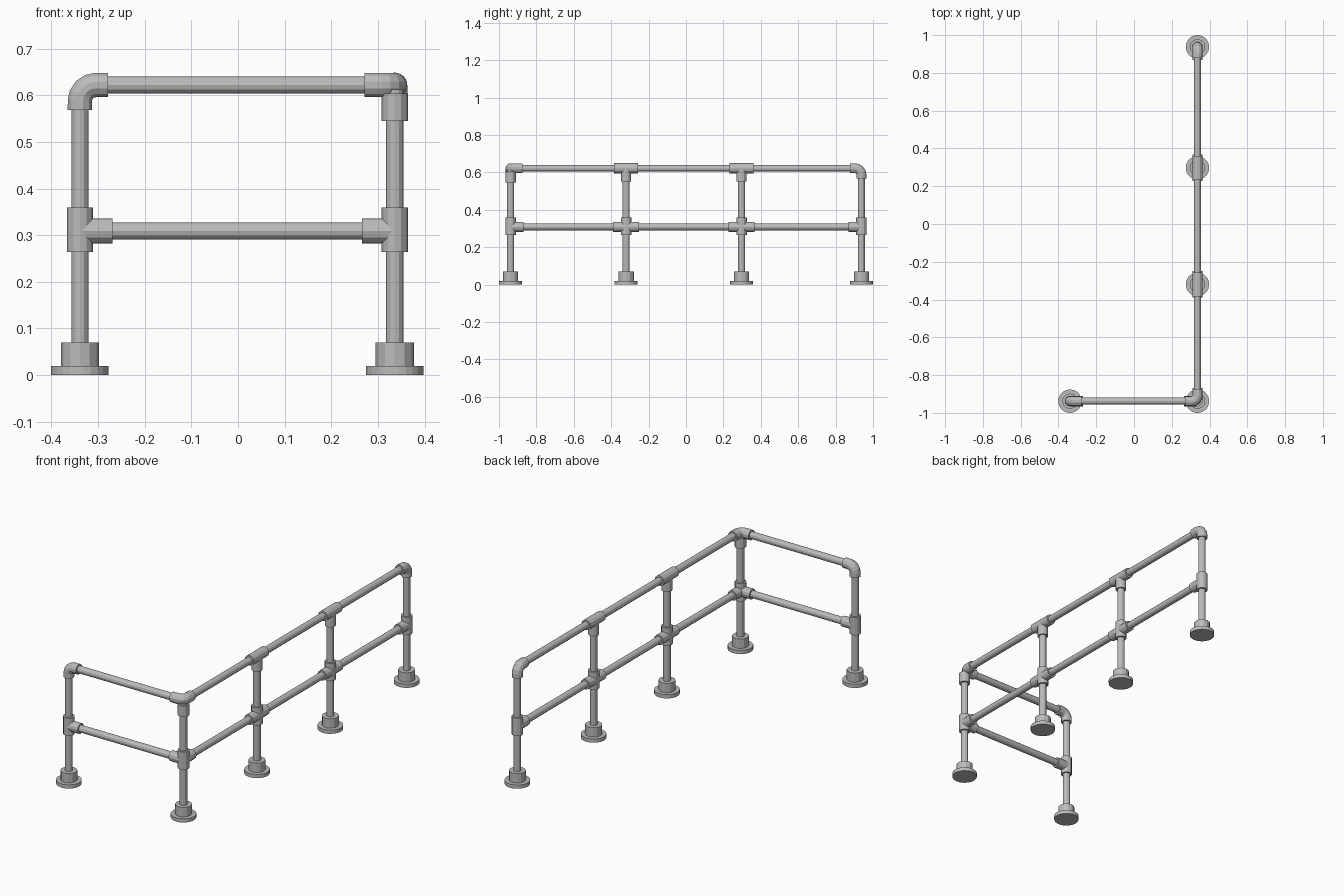
import bpy, bmesh, math
from mathutils import Vector

if "Cube" in bpy.data.objects:
    bpy.data.objects.remove(bpy.data.objects["Cube"], do_unlink=True)

steel = bpy.data.materials.new("galvanised_grey")
steel.use_nodes = True
GREY = (0.5, 0.5, 0.5, 1)
steel.diffuse_color = GREY
steel.node_tree.nodes["Principled BSDF"].inputs["Base Color"].default_value = GREY


def tube(name, path, radius, sides=12):
    """Sweep a capped round section along a planar path."""
    pts = [Vector(p) for p in path]
    tangents = []
    for i in range(len(pts)):
        before = (pts[i] - pts[i - 1]).normalized() if i else Vector()
        after = (pts[i + 1] - pts[i]).normalized() if i < len(pts) - 1 else Vector()
        tangents.append((before + after).normalized())
    normal = tangents[0].cross(tangents[-1])
    if normal.length < 0.01:
        normal = tangents[0].orthogonal()
    normal.normalize()
    bm = bmesh.new()
    rings = []
    for p, t in zip(pts, tangents):
        side = t.cross(normal)
        ring = []
        for k in range(sides):
            a = 2 * math.pi * (k + 0.5) / sides
            ring.append(bm.verts.new(p + radius * (side * math.cos(a) + normal * math.sin(a))))
        rings.append(ring)
    for a, b in zip(rings, rings[1:]):
        for k in range(sides):
            j = (k + 1) % sides
            bm.faces.new((a[k], a[j], b[j], b[k]))
    bm.faces.new(rings[0])
    bm.faces.new(rings[-1])
    bmesh.ops.recalc_face_normals(bm, faces=bm.faces)
    mesh = bpy.data.meshes.new(name)
    bm.to_mesh(mesh)
    bm.free()
    mesh.materials.append(steel)
    obj = bpy.data.objects.new(name, mesh)
    bpy.context.collection.objects.link(obj)
    return obj


def elbow(name, corner, dir_a, dir_b, len_a, len_b, bend=0.034):
    """Fitting that turns from dir_a to dir_b round a corner."""
    c, a, b = Vector(corner), Vector(dir_a), Vector(dir_b)
    centre = c + bend * (a + b)
    path = [c + a * len_a]
    for i in range(5):
        t = i * math.pi / 8
        path.append(centre - bend * (b * math.cos(t) + a * math.sin(t)))
    path.append(c + b * len_b)
    tube(name, path, SLEEVE)


PIPE, SLEEVE = 0.0185, 0.027
TOP, MID, REACH = 0.622, 0.309, 0.07
X, FRONT, BACK = 0.336, -0.938, 0.938
left_y = [FRONT, -0.32, 0.297, BACK]
posts = [(-X - 0.003, FRONT)] + [(X, y) for y in left_y]
UP, DOWN = Vector((0, 0, 1)), Vector((0, 0, -1))
ALONG_X, ALONG_Y = Vector((1, 0, 0)), Vector((0, 1, 0))

# Posts with floor flanges and middle sleeves
for n, (x, y) in enumerate(posts):
    ended = n in (0, 4)
    tube(f"post_{n}", [(x, y, 0.02), (x, y, TOP - (0.04 if ended else 0.01))], PIPE)
    tube(f"floor_flange_{n}", [(x, y, 0), (x, y, 0.02)], 0.062, 24)
    tube(f"flange_collar_{n}", [(x, y, 0.02), (x, y, 0.07)], 0.041)
    tube(f"middle_sleeve_{n}", [(x, y, 0.264), (x, y, 0.359)], SLEEVE + 0.001)


def socket(name, origin, direction):
    o = Vector(origin)
    tube(name, [o, o + direction * REACH], SLEEVE)


# Sockets that hold the middle rails
x0 = posts[0][0]
socket("middle_socket_right", (x0, FRONT, MID), ALONG_X)
socket("middle_socket_corner", (X, FRONT, MID), -ALONG_X)
for n, y in enumerate(left_y):
    if n < 3:
        socket(f"middle_socket_back_{n}", (X, y, MID), ALONG_Y)
    if n > 0:
        socket(f"middle_socket_front_{n}", (X, y, MID), -ALONG_Y)

# Top tees on the two inner posts
for n, y in enumerate(left_y[1:3]):
    tube(f"top_tee_{n}", [(X, y - REACH + 0.006, TOP), (X, y + REACH - 0.006, TOP)], SLEEVE)
    tube(f"top_tee_stem_{n}", [(X, y, 0.55), (X, y, TOP)], SLEEVE)

# End elbows and the three-way corner
elbow("elbow_right", (x0, FRONT, TOP), DOWN, ALONG_X, 0.054, 0.06)
elbow("elbow_back", (X, BACK, TOP), DOWN, -ALONG_Y, 0.054, 0.06)
elbow("corner_elbow", (X, FRONT, TOP), -ALONG_X, ALONG_Y, 0.065, 0.065, 0.03)
tube("corner_stem", [(X, FRONT, 0.545), (X, FRONT, TOP - 0.018)], SLEEVE + 0.001)

# Rails
for label, z in (("top", TOP), ("middle", MID)):
    gap = 0.045 if label == "top" else 0
    tube(f"{label}_front_rail", [(x0 + gap, FRONT, z), (X - gap, FRONT, z)], PIPE)
    tube(f"{label}_side_rail", [(X, FRONT + gap, z), (X, BACK - gap, z)], PIPE)
